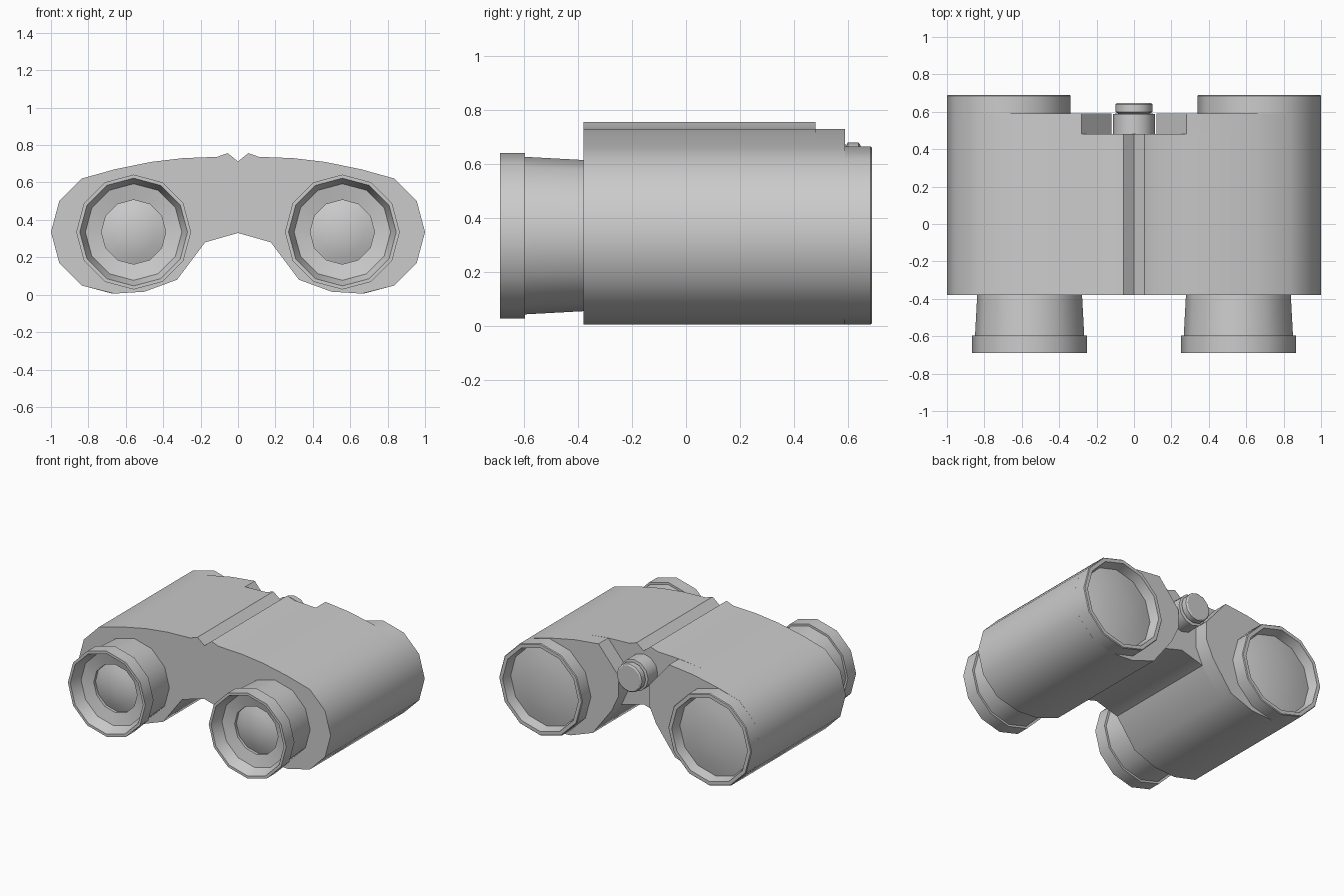
import bpy, bmesh, math

if "Cube" in bpy.data.objects:
    bpy.data.objects.remove(bpy.data.objects["Cube"])

# Half outlines (x, z), listed from the middle along the top and back underneath
OUTER = [(0.465, 0.71), (0.66, 0.67), (0.836, 0.621), (0.956, 0.5), (1.0, 0.335),
         (0.956, 0.17), (0.836, 0.049), (0.663, 0.006), (0.5, 0.016), (0.326, 0.08), (0.176, 0.28)]
TOP = [(0.055, 0.757), (0.112, 0.737), (0.295, 0.73)]
SIDES = 12


def finish(name, bm):
    bmesh.ops.remove_doubles(bm, verts=bm.verts, dist=1e-5)
    bmesh.ops.recalc_face_normals(bm, faces=bm.faces)
    mesh = bpy.data.meshes.new(name)
    bm.to_mesh(mesh)
    bm.free()
    ob = bpy.data.objects.new(name, mesh)
    bpy.context.collection.objects.link(ob)
    bpy.ops.object.select_all(action='DESELECT')
    ob.select_set(True)
    bpy.context.view_layer.objects.active = ob
    bpy.ops.object.shade_smooth_by_angle(angle=math.radians(33))
    return ob


def prism(name, outline, y0, y1):
    """Extrude an (x, z) outline along y."""
    bm = bmesh.new()
    a = [bm.verts.new((x, y0, z)) for x, z in outline]
    b = [bm.verts.new((x, y1, z)) for x, z in outline]
    n = len(outline)
    bm.faces.new(a)
    bm.faces.new(b[::-1])
    for i in range(n):
        j = (i + 1) % n
        bm.faces.new((a[j], a[i], b[i], b[j]))
    return finish(name, bm)


def lathe(name, cx, cz, profile):
    """Spin an (r, y) profile around an axis parallel to y."""
    bm = bmesh.new()
    rings = []
    for r, y in profile:
        if r == 0:
            rings.append([bm.verts.new((cx, y, cz))] * SIDES)
            continue
        ring = []
        for k in range(SIDES):
            t = 2 * math.pi * k / SIDES
            ring.append(bm.verts.new((cx + r * math.cos(t), y, cz + r * math.sin(t))))
        rings.append(ring)
    for a, b in zip(rings, rings[1:]):
        for k in range(SIDES):
            j = (k + 1) % SIDES
            quad = list(dict.fromkeys((a[k], a[j], b[j], b[k])))
            bm.faces.new(quad)
    return finish(name, bm)


# Main body with the ridged groove along the top
half = TOP + OUTER
mirrored = [(-x, z) for x, z in reversed(half)]
prism("body", [(0, 0.712)] + half + [(0, 0.33)] + mirrored, -0.38, 0.48)

for side, s in (("left", -1), ("right", 1)):
    # Rear shoulder beside the focus wheel
    rear = [(0.12, 0.40), (0.12, 0.54), (0.28, 0.73)] + OUTER
    prism(side + "_rear_shoulder", [(s * x, z) for x, z in rear], 0.48, 0.59)

    # Objective barrel rim and its lens
    lathe(side + "_objective_rim", s * 0.67, 0.335,
          [(0.33, 0.585), (0.33, 0.685), (0.325, 0.69), (0.30, 0.69), (0.285, 0.62)])
    lathe(side + "_objective_lens", s * 0.67, 0.335,
          [(0.285, 0.62), (0.20, 0.638), (0.10, 0.648), (0, 0.652)])

    # Eyepiece tube, collar and recessed cup
    lathe(side + "_eyepiece", s * 0.558, 0.335,
          [(0.28, -0.375), (0.292, -0.597), (0.307, -0.597), (0.307, -0.69),
           (0.288, -0.69), (0.258, -0.61), (0.172, -0.59), (0.172, -0.57)])
    lathe(side + "_eyepiece_lens", s * 0.558, 0.335,
          [(0.172, -0.57), (0.12, -0.59), (0.06, -0.602), (0, -0.606)])

# Focus wheel with a smaller end cap
lathe("focus_wheel", 0, 0.58,
      [(0, 0.475), (0.112, 0.475), (0.112, 0.588), (0.085, 0.592), (0.10, 0.60),
       (0.10, 0.64), (0.09, 0.647), (0, 0.647)])
